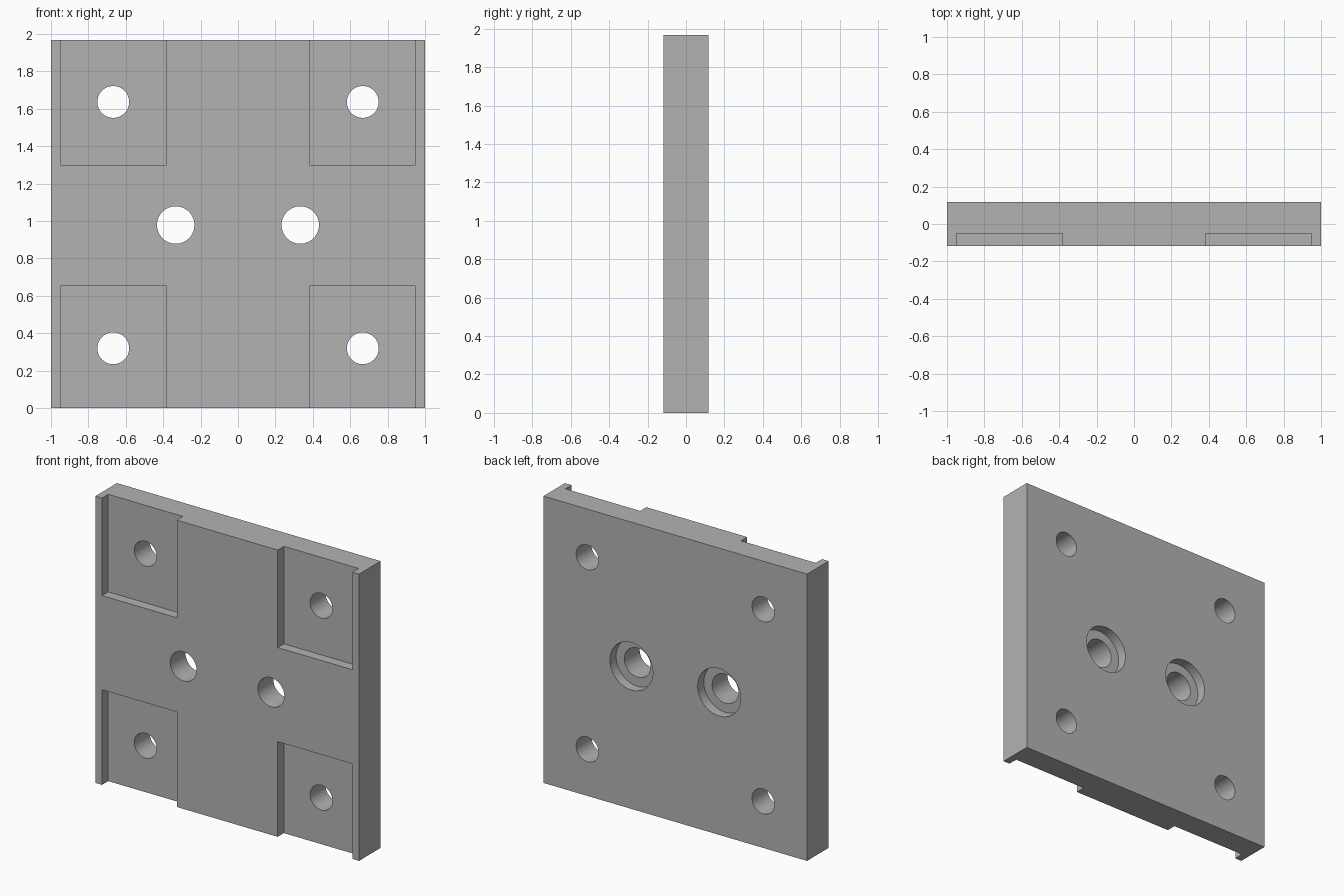
import bpy
import math

if "Cube" in bpy.data.objects:
    bpy.data.objects.remove(bpy.data.objects["Cube"], do_unlink=True)

WIDTH, HEIGHT, THICK = 2.0, 1.967, 0.233
FRONT, BACK = -THICK / 2, THICK / 2
RECESS = 0.067   # depth of pockets and counterbores
OVER = 0.1       # how far cutters stick out

grey = bpy.data.materials.new("plain_grey")
grey.use_nodes = True
grey.diffuse_color = (0.45, 0.45, 0.45, 1)
grey.node_tree.nodes["Principled BSDF"].inputs["Base Color"].default_value = (0.45, 0.45, 0.45, 1)


def box(name, x, y, z):
    """Box spanning the (low, high) range on each axis."""
    spans = (x, y, z)
    bpy.ops.mesh.primitive_cube_add(size=1, location=[(a + b) / 2 for a, b in spans])
    obj = bpy.context.object
    obj.name = name
    obj.scale = [b - a for a, b in spans]
    bpy.ops.object.transform_apply(location=True, rotation=False, scale=True)
    obj.data.materials.append(grey)
    return obj


def bore(name, x, z, radius, y0, y1):
    """Cylinder along y."""
    bpy.ops.mesh.primitive_cylinder_add(
        vertices=64, radius=radius, depth=y1 - y0,
        location=(x, (y0 + y1) / 2, z), rotation=(math.pi / 2, 0, 0))
    obj = bpy.context.object
    obj.name = name
    obj.data.materials.append(grey)
    return obj


def cut(target, cutter):
    """Subtract the cutter from the target and discard it."""
    cutter.hide_render = True
    mod = target.modifiers.new("cut", 'BOOLEAN')
    mod.operation = 'DIFFERENCE'
    mod.solver = 'EXACT'
    mod.object = cutter
    bpy.ops.object.select_all(action='DESELECT')
    bpy.context.view_layer.objects.active = target
    target.select_set(True)
    bpy.ops.object.modifier_apply(modifier=mod.name)
    bpy.data.objects.remove(cutter, do_unlink=True)


# Square plate
plate = box("mounting_plate", (-WIDTH / 2, WIDTH / 2), (FRONT, BACK), (0, HEIGHT))

# Corner pockets in the front, open at the top and bottom edges
for side in (-1, 1):
    x_span = sorted((side * 0.383, side * 0.95))
    for z_span in ((-OVER, 0.652), (1.298, HEIGHT + OVER)):
        cut(plate, box("pocket_cutter", x_span, (FRONT - OVER, FRONT + RECESS), z_span))

# Through holes in the pockets, and counterbored holes in the middle
for side in (-1, 1):
    for z in (0.319, 1.636):
        cut(plate, bore("corner_hole_cutter", side * 0.667, z, 0.085, FRONT - OVER, BACK + OVER))
    cut(plate, bore("middle_hole_cutter", side * 0.333, 0.978, 0.1, FRONT - OVER, BACK + OVER))
    cut(plate, bore("counterbore_cutter", side * 0.333, 0.978, 0.163, BACK - RECESS, BACK + OVER))

# Smooth bores with sharp rims
bpy.ops.object.shade_smooth_by_angle(angle=math.radians(30))
